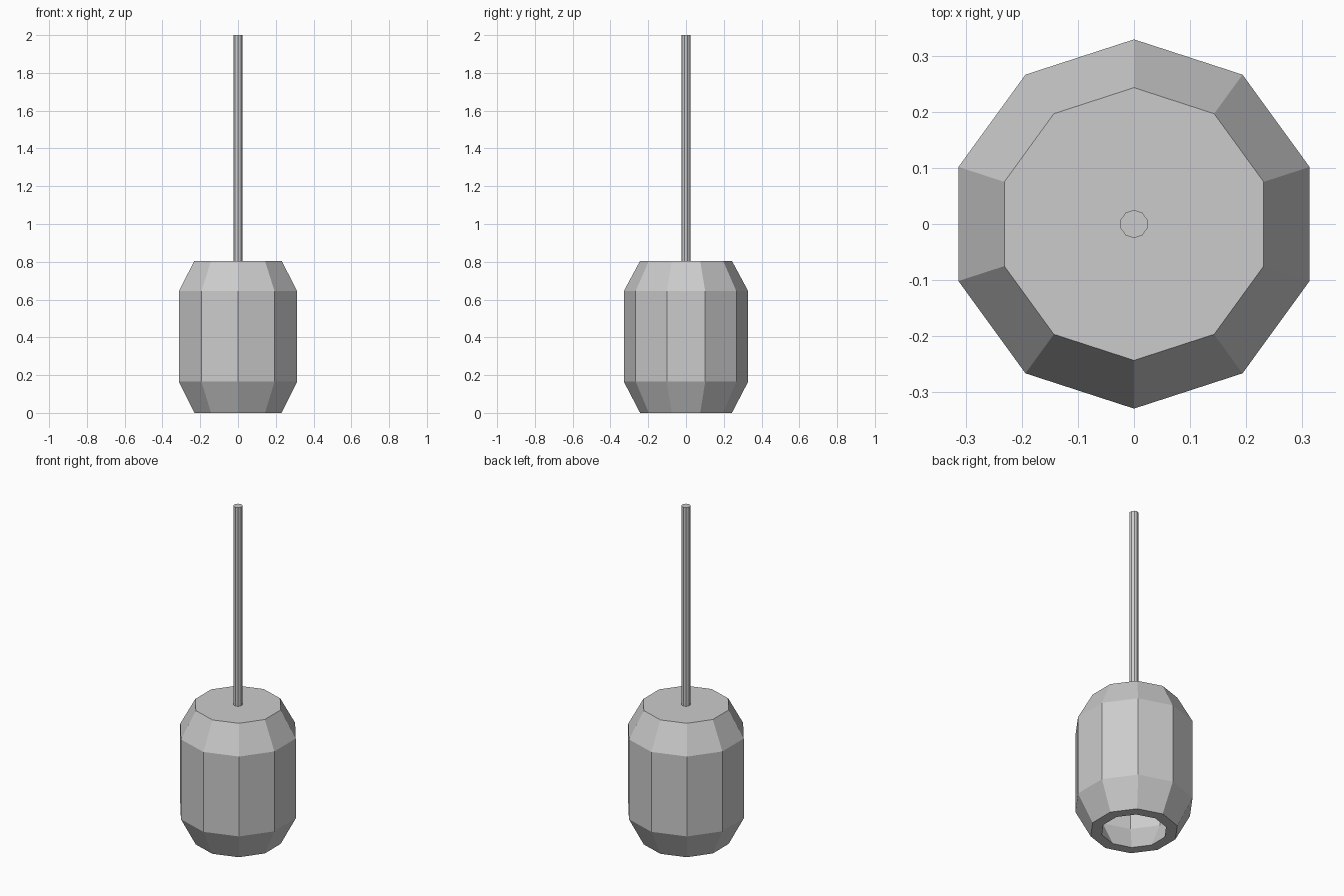
import bpy, bmesh, math

if "Cube" in bpy.data.objects:
    bpy.data.objects.remove(bpy.data.objects["Cube"])

SIDES = 10


def lathe(name, profile, cap_ends=True):
    """Spin (radius, z) points into a flat-shaded ten-sided solid."""
    bm = bmesh.new()
    rings = []
    for r, z in profile:
        ring = []
        for i in range(SIDES):
            a = math.pi / 2 + 2 * math.pi * i / SIDES
            ring.append(bm.verts.new((r * math.cos(a), r * math.sin(a), z)))
        rings.append(ring)
    for low, high in zip(rings, rings[1:]):
        for i in range(SIDES):
            j = (i + 1) % SIDES
            bm.faces.new((low[i], low[j], high[j], high[i]))
    if cap_ends:
        bm.faces.new(rings[0])
        bm.faces.new(rings[-1])
    bmesh.ops.recalc_face_normals(bm, faces=bm.faces)
    mesh = bpy.data.meshes.new(name)
    bm.to_mesh(mesh)
    bm.free()
    obj = bpy.data.objects.new(name, mesh)
    bpy.context.collection.objects.link(obj)
    return obj


# Hollow shade: outer wall from the top down, bottom rim, inner wall back up
lathe("lamp_shade", [
    (0.243, 0.805), (0.329, 0.645), (0.329, 0.165), (0.243, 0.0),
    (0.18, 0.0), (0.265, 0.165), (0.265, 0.645), (0.19, 0.755),
])

# Hanging cord
lathe("cord", [(0.025, 0.80), (0.025, 2.0)])
